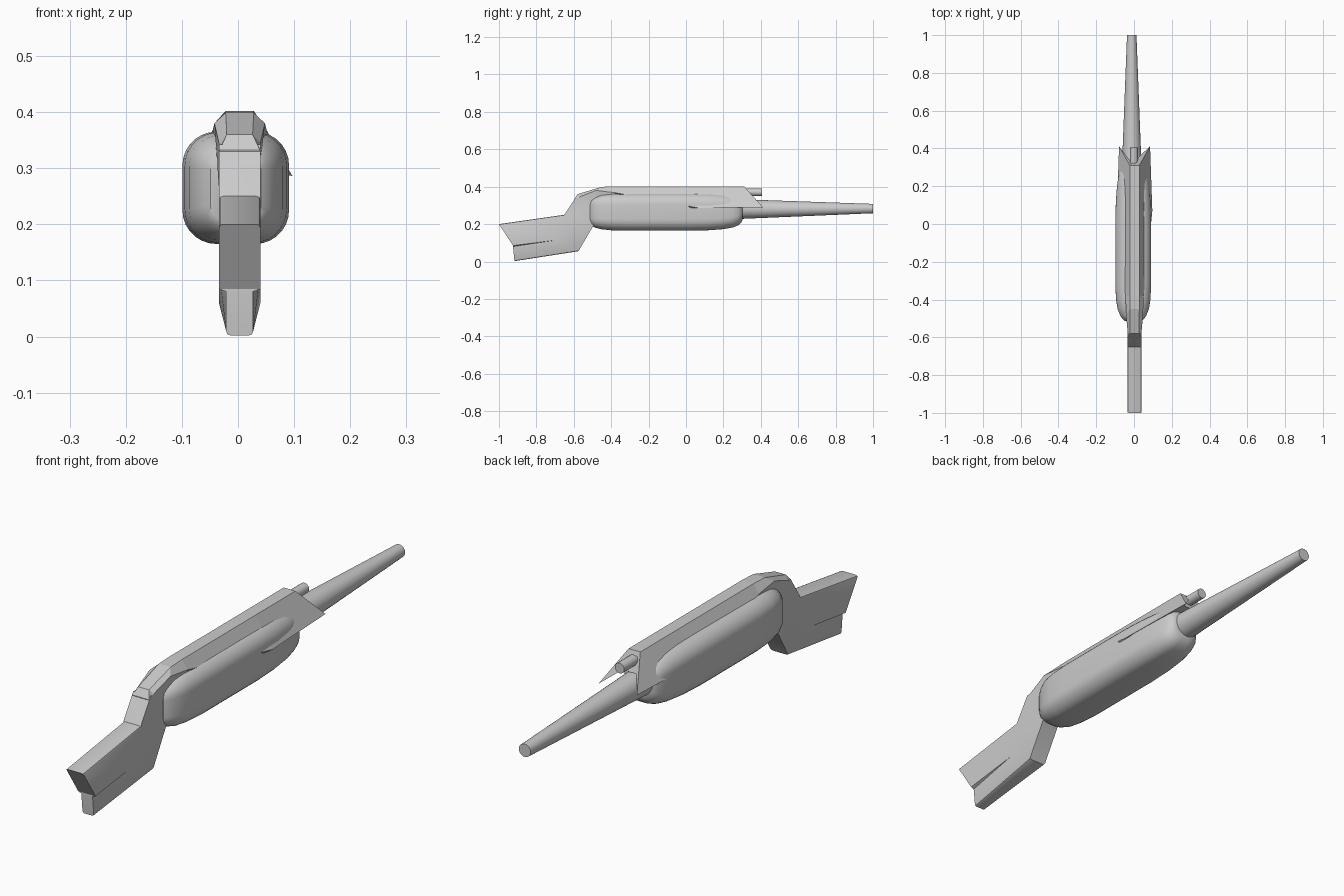
import bpy, bmesh, math
from mathutils import Vector, Matrix

if "Cube" in bpy.data.objects:
    bpy.data.objects.remove(bpy.data.objects["Cube"])

grey = bpy.data.materials.new("light grey")
grey.diffuse_color = (0.6, 0.6, 0.6, 1)
grey.use_nodes = True
grey.node_tree.nodes["Principled BSDF"].inputs["Base Color"].default_value = grey.diffuse_color


def finish(bm, name, angle=None):
    bmesh.ops.remove_doubles(bm, verts=bm.verts, dist=1e-5)
    bmesh.ops.recalc_face_normals(bm, faces=bm.faces)
    me = bpy.data.meshes.new(name)
    bm.to_mesh(me)
    bm.free()
    me.materials.append(grey)
    ob = bpy.data.objects.new(name, me)
    bpy.context.collection.objects.link(ob)
    if angle:
        me.shade_smooth()
        me.set_sharp_from_angle(angle=math.radians(angle))
    return ob


def loft(rings, name, angle=None):
    """Skin closed rings of equal length and cap both ends."""
    bm = bmesh.new()
    vs = [[bm.verts.new(p) for p in ring] for ring in rings]
    n = len(vs[0])
    for a, b in zip(vs, vs[1:]):
        for i in range(n):
            j = (i + 1) % n
            bm.faces.new((a[i], a[j], b[j], b[i]))
    bm.faces.new(vs[0])
    bm.faces.new(vs[-1])
    return finish(bm, name, angle)


def rounded_ring(y, hw, top, bottom, r, cx=-0.004, seg=7):
    ring = []
    r = min(r, hw * 0.95, (top - bottom) * 0.48)
    for k, (sx, sz) in enumerate(((1, 1), (-1, 1), (-1, -1), (1, -1))):
        ox = cx + sx * (hw - r)
        oz = top - r if sz > 0 else bottom + r
        for i in range(seg + 1):
            a = math.pi / 2 * (k + i / seg)
            ring.append((ox + r * math.cos(a), y, oz + r * math.sin(a)))
    return ring


# Rounded body: y, half width, top, bottom, corner radius
stations = [(-0.513, 0.045, 0.325, 0.205, 0.03), (-0.505, 0.055, 0.338, 0.192, 0.04),
            (-0.485, 0.069, 0.349, 0.181, 0.05), (-0.45, 0.083, 0.359, 0.172, 0.056),
            (-0.40, 0.091, 0.364, 0.167, 0.06), (-0.32, 0.095, 0.365, 0.165, 0.06),
            (0.02, 0.095, 0.365, 0.165, 0.06), (0.12, 0.092, 0.364, 0.167, 0.06),
            (0.20, 0.086, 0.360, 0.173, 0.058), (0.25, 0.079, 0.353, 0.182, 0.056),
            (0.28, 0.070, 0.343, 0.194, 0.05), (0.297, 0.058, 0.328, 0.211, 0.045),
            (0.303, 0.045, 0.315, 0.226, 0.04)]
loft([rounded_ring(*s) for s in stations], "body", 35)


# Top cover, flaring into two wings at the front
def cover_ring(top, side, under, cx=0.003):
    pts = [top, side, under]
    right = [(cx + x, y, z) for x, y, z in pts]
    left = [(cx - x, y, z) for x, y, z in reversed(pts)]
    return right + left


cover = [((0.036, -0.598, 0.332), (0.037, -0.598, 0.325), (0.036, -0.590, 0.25)),
         ((0.023, -0.580, 0.360), (0.037, -0.570, 0.345), (0.036, -0.560, 0.25)),
         ((0.025, -0.450, 0.399), (0.045, -0.480, 0.380), (0.036, -0.480, 0.30)),
         ((0.025, -0.380, 0.402), (0.048, -0.380, 0.368), (0.036, -0.380, 0.30)),
         ((0.025, 0.070, 0.402), (0.094, 0.070, 0.286), (0.040, 0.070, 0.30)),
         ((0.025, 0.310, 0.402), (0.082, 0.412, 0.290), (0.030, 0.340, 0.33))]
loft([cover_ring(*c) for c in cover], "top_cover")

# Shoulder stock: side outline, with a thinner toe below a crease
W, T, CX = 0.037, 0.024, 0.003
P = {"heel": (-1.0, 0.20, W), "comb": (-0.65, 0.25, W), "neck": (-0.59, 0.342, W),
     "in_top": (-0.44, 0.342, W), "in_low": (-0.44, 0.24, W), "throat": (-0.49, 0.20, W),
     "belly": (-0.575, 0.055, W), "crease": (-0.69, 0.115, W),
     "notch": (-0.925, 0.085, W), "notch_in": (-0.925, 0.080, T), "toe": (-0.917, 0.002, T)}
side_faces = [("heel", "comb", "crease", "notch"),
              ("comb", "neck", "in_top", "in_low", "throat", "belly", "crease"),
              ("crease", "belly", "toe", "notch_in"), ("notch", "crease", "notch_in")]
outline = ["heel", "comb", "neck", "in_top", "in_low", "throat", "belly",
           "toe", "notch_in", "notch"]
bm = bmesh.new()
V = {s: {k: bm.verts.new((CX + s * w, y, z)) for k, (y, z, w) in P.items()} for s in (1, -1)}
for s in (1, -1):
    for f in side_faces:
        bm.faces.new([V[s][k] for k in f])
for a, b in zip(outline, outline[1:] + outline[:1]):
    bm.faces.new((V[1][a], V[1][b], V[-1][b], V[-1][a]))
bmesh.ops.recalc_face_normals(bm, faces=bm.faces)
# Soften the long edges of the butt
edges = [bm.edges.get((V[s][a], V[s][b])) for s in (1, -1)
         for a, b in (("heel", "comb"), ("belly", "toe"))]
bmesh.ops.bevel(bm, geom=edges, offset=0.007, segments=2, profile=0.5, affect='EDGES')
finish(bm, "stock", 30)


# Barrel and the small tube above it
def tube(name, x, y0, z0, r0, y1, z1, r1, n=24):
    rings = []
    for y, z, r in ((y0, z0, r0), (y1, z1, r1)):
        rings.append([(x + r * math.cos(2 * math.pi * i / n), y,
                       z + r * math.sin(2 * math.pi * i / n)) for i in range(n)])
    return loft(rings, name, 35)


tube("barrel", -0.012, 0.25, 0.280, 0.054, 1.0, 0.283, 0.025)
tube("sight_tube", 0.0, 0.26, 0.370, 0.020, 0.405, 0.370, 0.020, 16)
